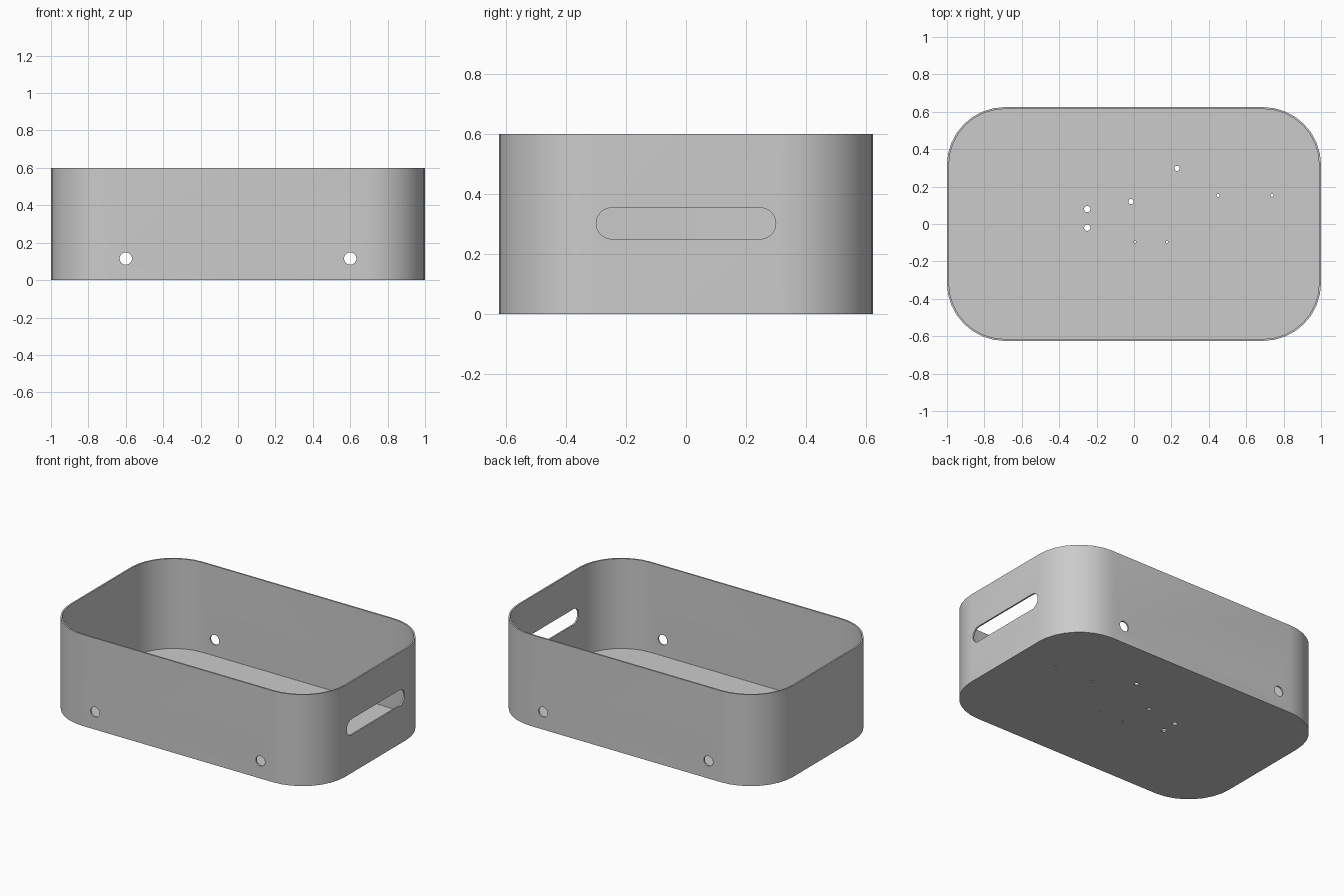
import bpy
import bmesh
from math import cos, sin, pi, radians
from mathutils import Matrix, Vector

default = bpy.data.objects.get("Cube")
if default:
    bpy.data.objects.remove(default, do_unlink=True)

WALL = 0.01
HEIGHT = 0.6

grey = bpy.data.materials.new("light grey")
grey.use_nodes = True
grey.diffuse_color = (0.6, 0.6, 0.6, 1)
grey.node_tree.nodes["Principled BSDF"].inputs["Base Color"].default_value = (0.6, 0.6, 0.6, 1)


def rounded(hx, hy, r, steps):
    """Outline of a rectangle with rounded corners, counter-clockwise."""
    points = []
    for i, (sx, sy) in enumerate([(1, 1), (-1, 1), (-1, -1), (1, -1)]):
        for k in range(steps + 1):
            a = (i + k / steps) * pi / 2
            p = Vector((sx * (hx - r) + r * cos(a), sy * (hy - r) + r * sin(a)))
            if not points or (p - points[-1]).length > 1e-5:
                points.append(p)
    if (points[0] - points[-1]).length < 1e-5:
        points.pop()
    return points


def circle(r, steps=24):
    return [Vector((r * cos(2 * pi * k / steps), r * sin(2 * pi * k / steps))) for k in range(steps)]


def prism(bm, outline, z0, z1, matrix=Matrix()):
    """Closed prism over a flat outline."""
    low = [bm.verts.new(matrix @ Vector((p.x, p.y, z0))) for p in outline]
    top = [bm.verts.new(matrix @ Vector((p.x, p.y, z1))) for p in outline]
    bm.faces.new(low[::-1])
    bm.faces.new(top)
    for i in range(len(low)):
        j = (i + 1) % len(low)
        bm.faces.new((low[i], low[j], top[j], top[i]))


def finish(bm, name):
    mesh = bpy.data.meshes.new(name)
    bm.to_mesh(mesh)
    bm.free()
    mesh.materials.append(grey)
    obj = bpy.data.objects.new(name, mesh)
    bpy.context.collection.objects.link(obj)
    return obj


# Outer block of the tray
bm = bmesh.new()
prism(bm, rounded(1.0, 0.625, 0.31, 8), 0, HEIGHT)
tray = finish(bm, "open_tray")

# Hollow inside
bm = bmesh.new()
prism(bm, rounded(1.0 - WALL, 0.625 - WALL, 0.31 - WALL, 8), WALL, HEIGHT + 0.2)
hollow = finish(bm, "hollow_cutter")

# Holes: floor, front and back walls, and the handle slot on one end
bm = bmesh.new()
floor_holes = [(-0.25, 0.08, 0.017), (-0.25, -0.02, 0.017), (-0.016, 0.12, 0.014),
               (0.23, 0.297, 0.014), (0.45, 0.153, 0.008), (0.738, 0.153, 0.008),
               (0.005, -0.096, 0.006), (0.176, -0.096, 0.006)]
for x, y, r in floor_holes:
    prism(bm, circle(r, 16), -0.05, 0.05, Matrix.Translation((x, y, 0)))
for x in (-0.6, 0.6):
    prism(bm, circle(0.033), -0.8, 0.8,
          Matrix.Translation((x, 0, 0.115)) @ Matrix.Rotation(radians(90), 4, 'X'))
prism(bm, rounded(0.052, 0.3, 0.052, 8), 0.9, 1.1,
      Matrix.Translation((0, 0, 0.302)) @ Matrix.Rotation(radians(90), 4, 'Y'))
holes = finish(bm, "hole_cutter")

# Cut, then drop the cutters
bpy.ops.object.select_all(action='DESELECT')
bpy.context.view_layer.objects.active = tray
tray.select_set(True)
for cutter in (hollow, holes):
    cutter.hide_render = True
    mod = tray.modifiers.new("cut", 'BOOLEAN')
    mod.operation = 'DIFFERENCE'
    mod.solver = 'EXACT'
    mod.object = cutter
    bpy.ops.object.modifier_apply(modifier=mod.name)
    bpy.data.objects.remove(cutter, do_unlink=True)

bpy.ops.object.shade_smooth_by_angle(angle=radians(30))
